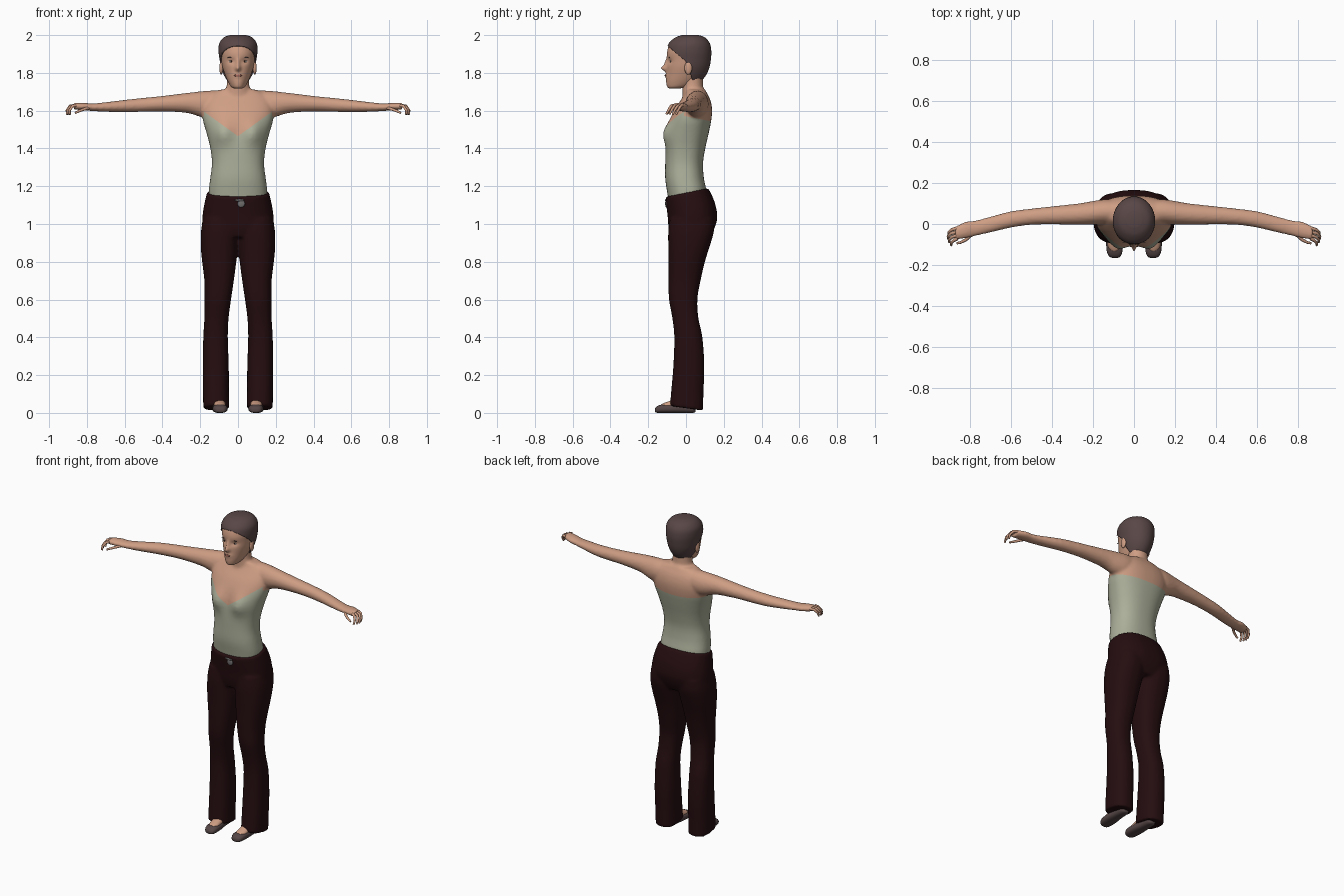
import bpy, bmesh, math
from mathutils import Vector

cube = bpy.data.objects.get("Cube")
if cube:
    bpy.data.objects.remove(cube)


def material(name, rgb):
    m = bpy.data.materials.new(name)
    m.use_nodes = True
    m.diffuse_color = (*rgb, 1)
    bsdf = next(n for n in m.node_tree.nodes if n.type == 'BSDF_PRINCIPLED')
    bsdf.inputs["Base Color"].default_value = (*rgb, 1)
    return m


SKIN = material("skin", (0.62, 0.34, 0.23))
SAGE = material("sage_fabric", (0.41, 0.43, 0.32))
TROUSER = material("dark_maroon", (0.018, 0.004, 0.005))
HAIR = material("brown_hair", (0.1, 0.062, 0.062))
LEATHER = material("shoe_leather", (0.09, 0.06, 0.06))
LIP = material("lip", (0.36, 0.13, 0.1))
WHITE = material("eye_white", (0.6, 0.55, 0.5))
DARK = material("dark_brown", (0.03, 0.015, 0.012))
METAL = material("grey_metal", (0.16, 0.15, 0.15))


def finish(name, bm, mats, smooth=True):
    mesh = bpy.data.meshes.new(name)
    bmesh.ops.recalc_face_normals(bm, faces=bm.faces)
    for f in bm.faces:
        f.smooth = smooth
    bm.to_mesh(mesh)
    bm.free()
    for m in mats:
        mesh.materials.append(m)
    ob = bpy.data.objects.new(name, mesh)
    bpy.context.collection.objects.link(ob)
    return ob


def refine(rings, n):
    """Smoothly interpolate between the given rings."""
    out = []
    for i in range(len(rings) - 1):
        a, b = rings[max(i - 1, 0)], rings[i]
        c, d = rings[i + 1], rings[min(i + 2, len(rings) - 1)]
        for k in range(n):
            t = k / n
            out.append([q + t / 2 * (r - p + t * (2 * p - 5 * q + 4 * r - s + t * (3 * (q - r) + s - p)))
                        for p, q, r, s in zip(a, b, c, d)])
    return out + [list(rings[-1])]


def loft(bm, rings, axis='z', seg=32, power=1.0, steps=3, side=1, shape=None):
    """Skin rings of (position, a_min, a_max, b_min, b_max) along an axis."""
    loops = []
    for t, a0, a1, b0, b1 in refine(rings, steps):
        loop = []
        for k in range(seg):
            u = 2 * math.pi * k / seg
            c, s = math.cos(u), math.sin(u)
            a = (a0 + a1) / 2 + (a1 - a0) / 2 * math.copysign(abs(c) ** power, c)
            b = (b0 + b1) / 2 + (b1 - b0) / 2 * math.copysign(abs(s) ** power, s)
            p = Vector({'x': (t, a, b), 'y': (a, t, b), 'z': (a, b, t)}[axis])
            if shape:
                p = shape(p)
            p.x *= side
            loop.append(bm.verts.new(p))
        loops.append(loop)
    for lo, hi in zip(loops, loops[1:]):
        for k in range(seg):
            j = (k + 1) % seg
            bm.faces.new((lo[k], lo[j], hi[j], hi[k]))
    bm.faces.new(loops[0])
    bm.faces.new(loops[-1])


def fuse(name, bm, voxel, mats):
    """Weld overlapping lofts into one smooth skin."""
    ob = finish(name, bm, mats)
    mod = ob.modifiers.new("weld", 'REMESH')
    mod.mode, mod.voxel_size, mod.use_smooth_shade = 'VOXEL', voxel, True
    mod = ob.modifiers.new("relax", 'SMOOTH')
    mod.factor, mod.iterations = 0.5, 5
    deps = bpy.context.evaluated_depsgraph_get()
    mesh = bpy.data.meshes.new_from_object(ob.evaluated_get(deps))
    ob.modifiers.clear()
    ob.data = mesh
    return ob


def cut(bm, point, normal):
    bmesh.ops.bisect_plane(bm, geom=bm.verts[:] + bm.edges[:] + bm.faces[:],
                           plane_co=point, plane_no=normal, dist=1e-5)


def bump(x, z, wx, wz):
    return math.exp(-(x / wx) ** 2 - (z / wz) ** 2)


# Torso, neck and arms
def bust(p):
    if p.y < 0:
        p.y -= 0.03 * bump(abs(p.x) - 0.08, p.z - 1.48, 0.05, 0.06)
    return p


bm = bmesh.new()
torso = [(1.08, .15, -.085, .1), (1.17, .155, -.1, .108), (1.24, .147, -.11, .095),
         (1.32, .138, -.11, .09), (1.4, .146, -.108, .102), (1.48, .166, -.1, .12),
         (1.55, .186, -.085, .134), (1.61, .19, -.058, .138), (1.66, .175, -.025, .128),
         (1.695, .135, -.005, .11), (1.712, .09, -.005, .1)]
loft(bm, [(z, -w, w, f, b) for z, w, f, b in torso], seg=48, power=.85, shape=bust)
neck = [(1.64, .1, -.02, .11), (1.69, .075, -.018, .098), (1.73, .06, -.02, .09),
        (1.8, .058, -.02, .09)]
loft(bm, [(z, -w, w, f, b) for z, w, f, b in neck])
arm = [(.05, .0, .115, 1.58, 1.708), (.14, .0, .12, 1.56, 1.707), (.2, -.003, .112, 1.567, 1.702),
       (.27, -.003, .1, 1.588, 1.694), (.4, -.002, .086, 1.596, 1.678), (.5, -.004, .075, 1.594, 1.668),
       (.6, -.018, .062, 1.592, 1.657), (.7, -.042, .036, 1.594, 1.645), (.77, -.058, .018, 1.598, 1.638),
       (.82, -.07, .012, 1.602, 1.642), (.87, -.078, -.012, 1.606, 1.642)]
for side in (1, -1):
    loft(bm, arm, 'x', seg=24, side=side)
body = fuse("torso_and_arms", bm, .0085, [SKIN, SAGE])

# Camisole, edged by a V at the front and a straight line at the back
bm = bmesh.new()
bm.from_mesh(body.data)
SLOPE = .72
for side in (1, -1):
    cut(bm, (0, 0, 1.465), (-side * SLOPE, 0, 1))
cut(bm, (0, 0, 1.57), (0, .2, 1))
for f in bm.faces:
    c = f.calc_center_median()
    front = c.z < 1.465 + SLOPE * abs(c.x)
    below = c.z < 1.57 - .2 * c.y
    f.material_index = int(abs(c.x) < .205 and (below and (front or c.y > .03)
                           or front and c.y < 0 and c.z < 1.6 and abs(c.x) < .18))
    f.smooth = True
bm.to_mesh(body.data)
bm.free()


# Trousers with a tilted waist and slanted hems
def waist(p):
    p.z += .2 * p.y * max(0, min(1, (p.z - 1.05) / .1))
    return p


def hem(p):
    p.z -= .15 * p.y * max(0, min(1, (.12 - p.z) / .1))
    return p


bm = bmesh.new()
hips = [(.93, .17, -.08, .125), (.98, .188, -.092, .152), (1.04, .188, -.097, .166),
        (1.1, .179, -.103, .152), (1.16, .165, -.108, .12), (1.166, .164, -.108, .118)]
loft(bm, [(z, -w, w, f, b) for z, w, f, b in hips], seg=48, power=.85, shape=waist)
leg = [(.025, .047, .184, -.085, .09), (.12, .048, .185, -.078, .093), (.25, .049, .186, -.067, .097),
       (.4, .054, .184, -.062, .087), (.5, .05, .178, -.072, .066), (.6, .037, .177, -.09, .06),
       (.7, .022, .178, -.093, .077), (.8, .009, .19, -.093, .1), (.88, .001, .197, -.094, .125),
       (.96, -.004, .196, -.094, .148), (1.03, 0, .185, -.085, .15)]
for side in (1, -1):
    loft(bm, leg, power=.85, side=side, shape=hem)
trousers = fuse("trousers", bm, .0085, [TROUSER])

# Head
head_rings = [(1.718, .022, -.09, -.03), (1.728, .038, -.1, .02), (1.755, .054, -.105, .07),
              (1.79, .069, -.103, .1), (1.83, .082, -.102, .117), (1.87, .089, -.1, .124),
              (1.91, .094, -.1, .126), (1.95, .09, -.087, .118), (1.98, .066, -.052, .092),
              (1.993, .03, -.012, .055)]


def face(p):
    if p.y < -.03:
        p.y -= .026 * bump(p.x, p.z - 1.824, .013, .015) + .012 * bump(p.x, p.z - 1.85, .01, .025)
        p.y -= .006 * bump(p.x, p.z - 1.785, .025, .014)
        p.y += .009 * bump(abs(p.x) - .035, p.z - 1.862, .02, .014)
    return p


bm = bmesh.new()
loft(bm, [(z, -w, w, f, b) for z, w, f, b in head_rings], seg=96, steps=6, shape=face)
head = finish("head", bm, [SKIN])

# Short hair, a shell trimmed along the hairline
bm = bmesh.new()
loft(bm, [(z + .008 * (z - 1.75) / .24, -w - .009, w + .009, f - .004, b + .008)
          for z, w, f, b in head_rings[1:]], seg=64, steps=5)
cut(bm, (0, -.1, 1.945), (0, .85, 1))
cut(bm, (0, .0, 1.86), (0, 1, .35))
bare = []
for f in bm.faces:
    c = f.calc_center_median()
    if c.z < 1.945 - .85 * (c.y + .1) and c.y < .35 * (1.86 - c.z):
        bare.append(f)
bmesh.ops.delete(bm, geom=bare, context='FACES')
hair = finish("hair", bm, [HAIR])
mod = hair.modifiers.new("thickness", 'SOLIDIFY')
mod.thickness, mod.offset = .012, -1


def ellipsoid(name, centre, radii, mat):
    bm = bmesh.new()
    bmesh.ops.create_uvsphere(bm, u_segments=16, v_segments=10, radius=1)
    bmesh.ops.scale(bm, vec=radii, verts=bm.verts)
    bmesh.ops.translate(bm, vec=centre, verts=bm.verts)
    return finish(name, bm, [mat])


def plate(name, target, x, z, rx, rz, mat, lift=.002):
    hit = target.ray_cast((x, -1, z), (0, 1, 0))[1]
    return ellipsoid(name, (x, hit.y, z), (rx, lift, rz), mat)


# Facial details, buckle
bpy.context.view_layer.update()
plate("lips", head, 0, 1.786, .021, .006, LIP, .004)
plate("belt_buckle", trousers, .017, 1.108, .02, .02, METAL, .006)
plate("waist_button", trousers, .008, 1.126, .026, .006, METAL, .005)

for side, label in ((1, "left"), (-1, "right")):
    plate(label + "_eye", head, side * .036, 1.861, .014, .005, WHITE, .003)
    plate(label + "_iris", head, side * .036, 1.861, .006, .005, DARK, .004)
    plate(label + "_brow", head, side * .037, 1.881, .019, .0025, HAIR)
    ellipsoid(label + "_ear", (side * .089, .012, 1.826), (.01, .02, .035), SKIN)

    # Fingers curl forward and down, thumb hangs in front
    curve = bpy.data.curves.new(label + "_fingers", 'CURVE')
    curve.dimensions, curve.bevel_depth, curve.bevel_resolution = '3D', .0085, 2
    curve.use_fill_caps = True
    paths = [[(.86, y, 1.628), (.888 + d, y - .008, 1.624), (.903 + d, y - .022, 1.602),
              (.902 + d, y - .033, 1.58)]
             for y, d in ((-.02, 0), (-.038, .003), (-.055, -.002), (-.071, -.012))]
    paths.append([(.79, -.05, 1.615), (.82, -.078, 1.606), (.845, -.09, 1.596), (.862, -.094, 1.588)])
    for path in paths:
        spline = curve.splines.new('POLY')
        spline.points.add(len(path) - 1)
        for i, (pt, (x, y, z)) in enumerate(zip(spline.points, path)):
            pt.co = (side * x, y, z, 1)
            pt.radius = 1.05 - .13 * i
    curve.materials.append(SKIN)
    fingers = bpy.data.objects.new(label + "_fingers", curve)
    bpy.context.collection.objects.link(fingers)

    # Low shoe with the instep showing
    bm = bmesh.new()
    loft(bm, [(-.165, .08, .105, .006, .02), (-.157, .065, .122, .001, .033), (-.13, .056, .133, 0, .044),
              (-.08, .058, .136, 0, .046), (-.02, .066, .134, 0, .055), (.035, .07, .13, 0, .055),
              (.05, .085, .115, .005, .045)], 'y', seg=24, power=.75, side=side)
    finish(label + "_shoe", bm, [LEATHER])
    bm = bmesh.new()
    loft(bm, [(-.132, .083, .108, .03, .045), (-.115, .068, .124, .025, .053), (-.08, .066, .128, .02, .066),
              (-.04, .068, .128, .02, .085), (.0, .075, .125, .02, .1)], 'y', seg=24, side=side)
    finish(label + "_foot", bm, [SKIN])
